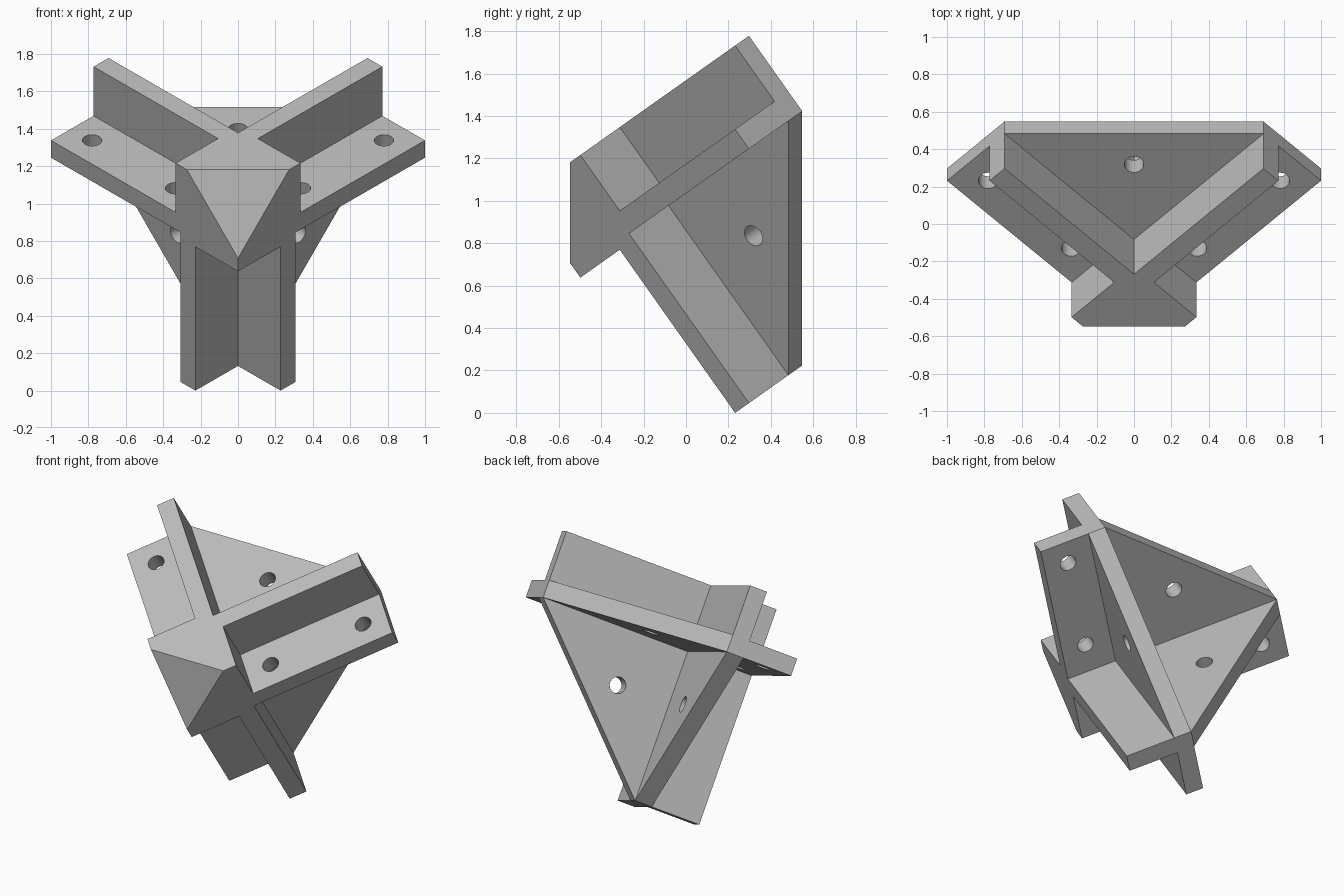
import bpy, bmesh, math
from mathutils import Matrix, Vector

if "Cube" in bpy.data.objects:
    bpy.data.objects.remove(bpy.data.objects["Cube"], do_unlink=True)

ARM, FLANGE, THICK, BLOCK = 1.092, 0.322, 0.113, 0.15
HOLE_R, HOLE_OFF = 0.052, -0.166
HOLE_NEAR, HOLE_FAR, HOLE_MID = 0.31, 0.937, 0.46


def cycle(p, k):
    """Rotate coordinates so a part repeats on each of the three axes."""
    return Vector((p[-k % 3], p[(1 - k) % 3], p[(2 - k) % 3]))


def make_object(name, bm):
    bmesh.ops.recalc_face_normals(bm, faces=bm.faces)
    mesh = bpy.data.meshes.new(name)
    bm.to_mesh(mesh)
    bm.free()
    ob = bpy.data.objects.new(name, mesh)
    bpy.context.collection.objects.link(ob)
    return ob


def prism(name, outline, low, high, k):
    bm = bmesh.new()
    face = bm.faces.new([bm.verts.new((x, y, low)) for x, y in outline])
    ext = bmesh.ops.extrude_face_region(bm, geom=[face])
    for v in ext["geom"]:
        if isinstance(v, bmesh.types.BMVert):
            v.co.z = high
    for v in bm.verts:
        v.co = cycle(v.co, k)
    return make_object(name, bm)


def drill(x, y, k):
    bm = bmesh.new()
    bmesh.ops.create_cone(bm, cap_ends=True, segments=32, radius1=HOLE_R,
                          radius2=HOLE_R, depth=THICK + 0.06,
                          matrix=Matrix.Translation((x, y, THICK / 2)))
    for v in bm.verts:
        v.co = cycle(v.co, k)
    return make_object("hole_cutter", bm)


def combine(target, tool, operation):
    mod = target.modifiers.new("combine", "BOOLEAN")
    mod.operation, mod.solver, mod.object = operation, "EXACT", tool
    graph = bpy.context.evaluated_depsgraph_get()
    mesh = bpy.data.meshes.new_from_object(target.evaluated_get(graph))
    target.modifiers.clear()
    target.data = mesh
    bpy.data.objects.remove(tool, do_unlink=True)


# Corner block: three crossing square bars
square = [(-FLANGE, -FLANGE), (0, -FLANGE), (0, 0), (-FLANGE, 0)]
bracket = prism("corner_bracket", square, -FLANGE, BLOCK, 0)
for k in (1, 2):
    combine(bracket, prism("block_bar", square, -FLANGE, BLOCK, k), "UNION")

# Three plates, each a gusset with a flange along two arms
plate = [(-FLANGE, -FLANGE), (ARM, -FLANGE), (ARM, THICK),
         (THICK, ARM), (-FLANGE, ARM)]
for k in range(3):
    combine(bracket, prism("plate", plate, 0, THICK, k), "UNION")

# Screw holes through flanges and gussets
spots = [(HOLE_MID, HOLE_MID)]
for along in (HOLE_NEAR, HOLE_FAR):
    spots += [(along, HOLE_OFF), (HOLE_OFF, along)]
for k in range(3):
    for x, y in spots:
        combine(bracket, drill(x, y, k), "DIFFERENCE")

# Cut off the block's corner, then stand the bracket on its diagonal
bm = bmesh.new()
bm.from_mesh(bracket.data)
cut = bmesh.ops.bisect_plane(bm, geom=bm.verts[:] + bm.edges[:] + bm.faces[:],
                             plane_co=Vector((1, 1, 1)) * (-0.58 / 3),
                             plane_no=(1, 1, 1), clear_inner=True)
rim = [e for e in cut["geom_cut"] if isinstance(e, bmesh.types.BMEdge)]
bmesh.ops.holes_fill(bm, edges=rim, sides=0)
s2, s3, s6 = math.sqrt(1 / 2), math.sqrt(1 / 3), math.sqrt(1 / 6)
axes = Matrix(((s2, -s2, 0), (s3, s3, s3), (s6, s6, -2 * s6)))
for v in bm.verts:
    v.co = axes @ v.co + Vector((0, -0.213, 1.023))
bmesh.ops.recalc_face_normals(bm, faces=bm.faces)
bm.to_mesh(bracket.data)
bm.free()

# Single grey finish
grey = bpy.data.materials.new("plain_grey")
grey.use_nodes = True
colour = (0.5, 0.5, 0.5, 1)
grey.diffuse_color = colour
grey.node_tree.nodes["Principled BSDF"].inputs["Base Color"].default_value = colour
bracket.data.materials.clear()
bracket.data.materials.append(grey)
for p in bracket.data.polygons:
    p.material_index = 0

bpy.ops.object.select_all(action="DESELECT")
bracket.select_set(True)
bpy.context.view_layer.objects.active = bracket
bpy.ops.object.shade_smooth_by_angle(angle=math.radians(30))
